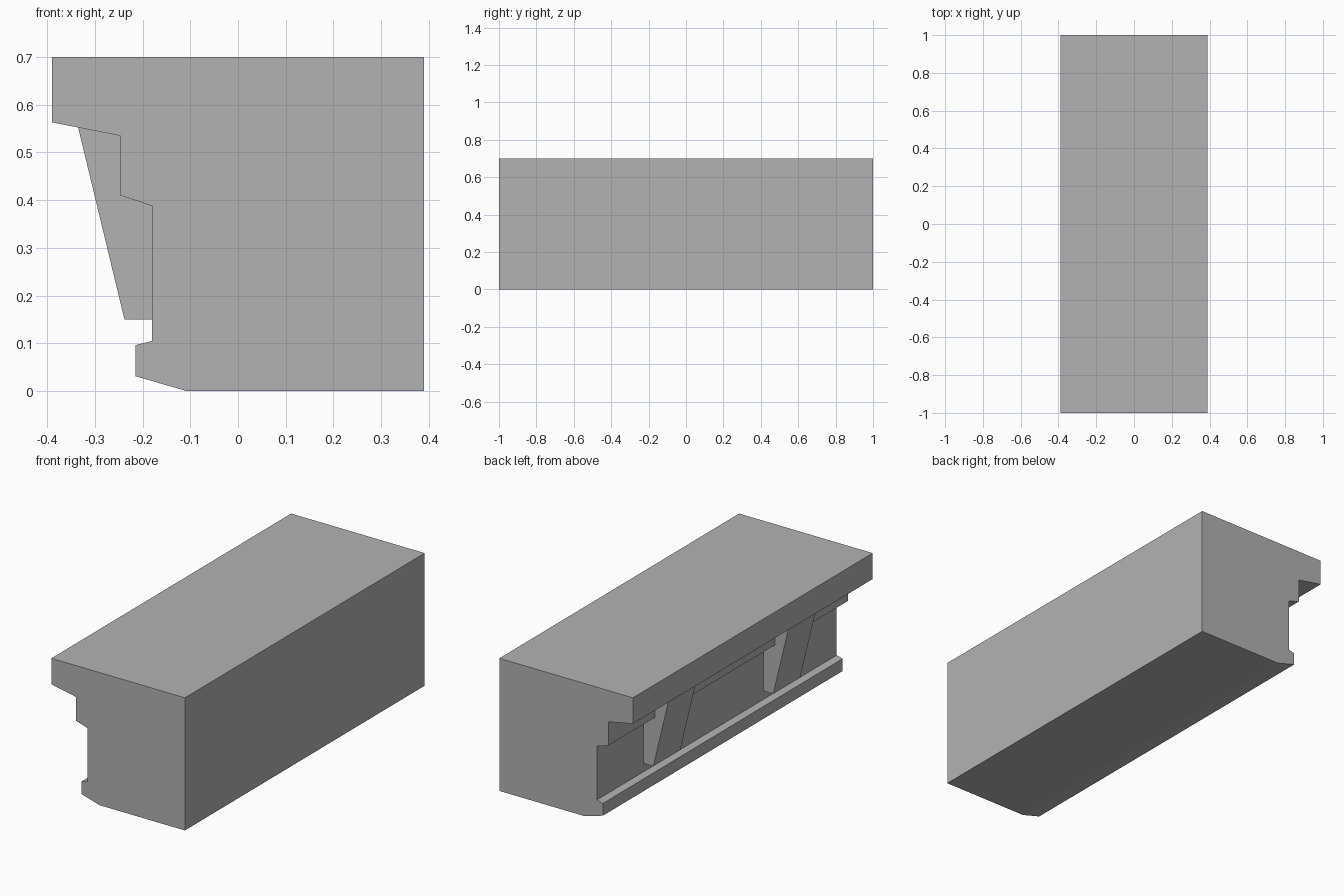
import bpy
import bmesh

cube = bpy.data.objects.get("Cube")
if cube:
    bpy.data.objects.remove(cube, do_unlink=True)

# Plain stone grey
stone = bpy.data.materials.new("stone_grey")
stone.use_nodes = True
grey = (0.448, 0.448, 0.448, 1)
stone.diffuse_color = grey
stone.node_tree.nodes["Principled BSDF"].inputs["Base Color"].default_value = grey


def extrude_profile(name, profile, y_centre, length):
    """Extrude an (x, z) outline along y."""
    bm = bmesh.new()
    start = y_centre - length / 2
    face = bm.faces.new([bm.verts.new((x, start, z)) for x, z in profile])
    result = bmesh.ops.extrude_face_region(bm, geom=[face])
    moved = [v for v in result["geom"] if isinstance(v, bmesh.types.BMVert)]
    bmesh.ops.translate(bm, verts=moved, vec=(0, length, 0))
    bmesh.ops.recalc_face_normals(bm, faces=bm.faces)
    mesh = bpy.data.meshes.new(name)
    bm.to_mesh(mesh)
    bm.free()
    mesh.materials.append(stone)
    obj = bpy.data.objects.new(name, mesh)
    bpy.context.collection.objects.link(obj)
    return obj


# Cornice body: crown, stepped moulding, recessed frieze and lower lip
extrude_profile("cornice_body", [
    (0.39, 0), (0.39, 0.7), (-0.39, 0.7), (-0.39, 0.563),
    (-0.247, 0.535), (-0.247, 0.41), (-0.18, 0.388), (-0.18, 0.105),
    (-0.215, 0.096), (-0.215, 0.031), (-0.108, 0),
], 0, 2)

# Tapered brackets under the crown, sunk slightly into the body
bracket = [(-0.335, 0.552), (-0.238, 0.15), (-0.17, 0.15),
           (-0.17, 0.57), (-0.335, 0.57)]
for name, y in (("front_bracket", -0.5), ("back_bracket", 0.5)):
    extrude_profile(name, bracket, y, 0.225)
